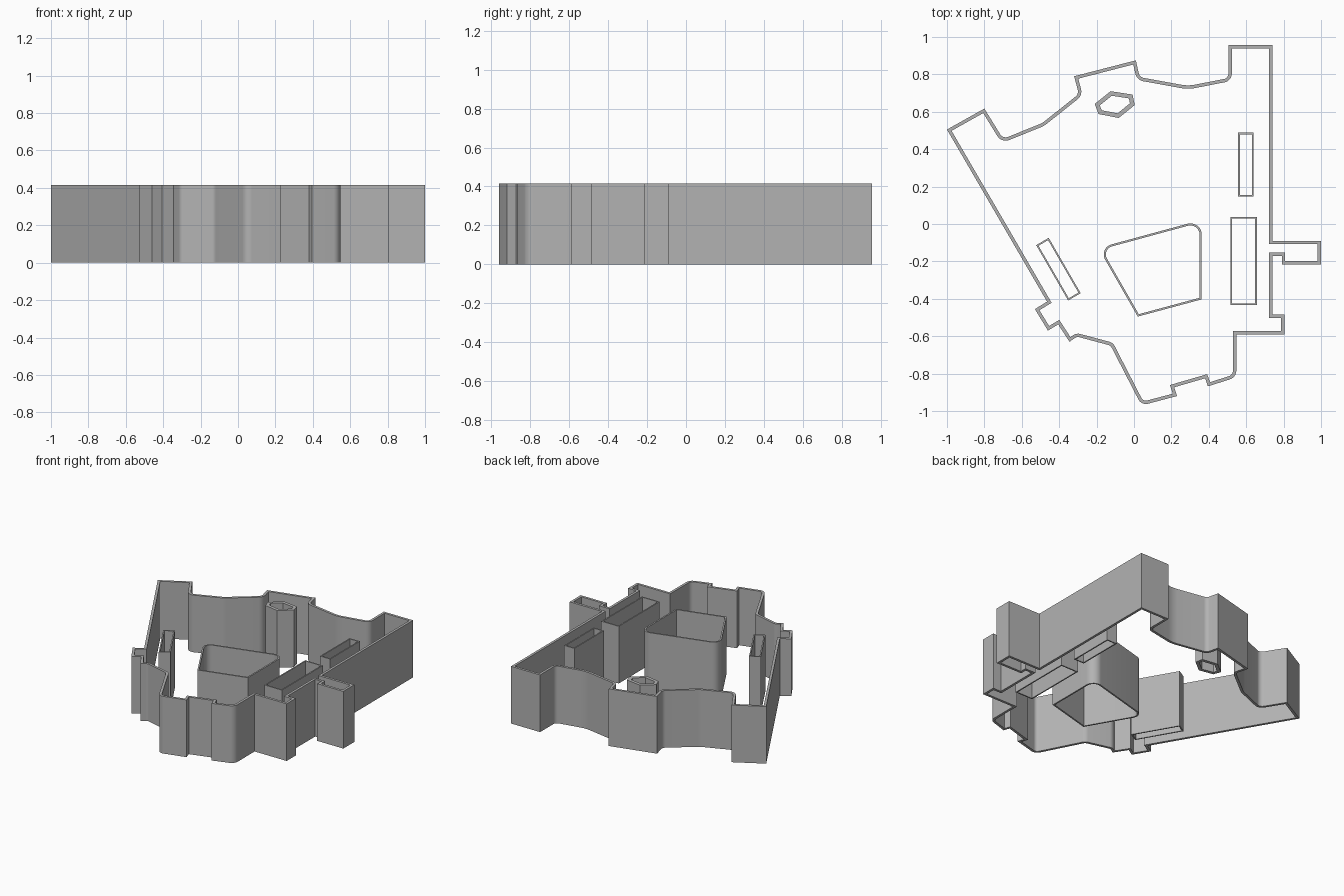
import bpy
import bmesh
from math import radians, tan
from mathutils import Vector

HEIGHT = 0.416

cube = bpy.data.objects.get("Cube")
if cube:
    bpy.data.objects.remove(cube, do_unlink=True)

# One plain grey for every wall
grey = bpy.data.materials.new("wall grey")
grey.use_nodes = True
colour = (0.45, 0.45, 0.45, 1)
grey.diffuse_color = colour
grey.node_tree.nodes["Principled BSDF"].inputs["Base Color"].default_value = colour


def rounded(corners, steps=8):
    """Replace every corner that carries a radius (third value) by an arc."""
    points = []
    for i, corner in enumerate(corners):
        here = Vector(corner[:2])
        if len(corner) < 3:
            points.append(here)
            continue
        before = (Vector(corners[i - 1][:2]) - here).normalized()
        after = (Vector(corners[(i + 1) % len(corners)][:2]) - here).normalized()
        half = before.angle(after) / 2
        radius = corner[2]
        start = here + before * radius / tan(half)
        end = here + after * radius / tan(half)
        centre = here + (before + after).normalized() * (start - here).length / \
            before.dot((before + after).normalized())
        for k in range(steps + 1):
            spoke = start.lerp(end, k / steps) - centre
            points.append(centre + spoke.normalized() * radius)
    return points


def inset(points, thickness):
    """Mitred offset to the inside of a clockwise outline."""
    result = []
    for i, here in enumerate(points):
        d1 = (here - points[i - 1]).normalized()
        d2 = (points[(i + 1) % len(points)] - here).normalized()
        n1, n2 = Vector((d1.y, -d1.x)), Vector((d2.y, -d2.x))
        result.append(here + (n1 + n2) * thickness / (1 + n1.dot(n2)))
    return result


def wall(name, corners, thickness):
    """Upright open tube that follows a clockwise outline."""
    outer = rounded(corners)
    inner = inset(outer, thickness)
    bm = bmesh.new()
    rings = [[bm.verts.new((p.x, p.y, z)) for p in ring]
             for ring, z in ((outer, 0), (outer, HEIGHT), (inner, HEIGHT), (inner, 0))]
    count = len(outer)
    for r, ring in enumerate(rings):
        following = rings[(r + 1) % len(rings)]
        for i in range(count):
            j = (i + 1) % count
            bm.faces.new((ring[i], ring[j], following[j], following[i]))
    bmesh.ops.recalc_face_normals(bm, faces=bm.faces)
    mesh = bpy.data.meshes.new(name)
    bm.to_mesh(mesh)
    bm.free()
    mesh.materials.append(grey)
    obj = bpy.data.objects.new(name, mesh)
    bpy.context.collection.objects.link(obj)
    bpy.ops.object.select_all(action='DESELECT')
    obj.select_set(True)
    bpy.context.view_layer.objects.active = obj
    bpy.ops.object.shade_smooth_by_angle(angle=radians(30))
    return obj


def box(x0, x1, y0, y1):
    return [(x0, y0), (x0, y1), (x1, y1), (x1, y0)]


# Outer wall: back edge, right-hand tabs, front edge, left notches
back_edge = [
    (-1, .505), (-.8, .617), (-.7, .455, .035), (-.49, .54, .1),
    (-.295, .695, .035), (-.32, .79), (.01, .875), (.03, .785, .035),
    (.29, .738, .2), (.505, .78, .03), (.505, .957), (.74, .957)]
side_tabs = [
    (.74, -.09), (1, -.09), (1, -.217), (.79, -.217), (.79, -.17),
    (.74, -.17), (.74, -.485), (.805, -.485), (.805, -.59), (.547, -.59)]
front_edge = [
    (.547, -.82, .05), (.395, -.868), (.38, -.825), (.215, -.873),
    (.23, -.92), (.04, -.97, .045), (-.125, -.65, .03), (-.305, -.602, .03)]
left_notches = [
    (-.345, -.63), (-.405, -.537), (-.46, -.57), (-.53, -.455), (-.465, -.415)]
wall("outer_wall", back_edge + side_tabs + front_edge + left_notches, .018)

# Inner openings
wall("central_wall", [(.02, -.495), (-.19, -.128, .055), (.362, .022, .06), (.362, -.403)], .011)
wall("hexagonal_post", [(-.125, .71), (-.008, .692), (.004, .636), (-.082, .567),
                        (-.19, .588), (-.21, .642)], .023)
wall("short_slot", box(.557, .64, .147, .488), .009)
wall("long_slot", box(.515, .657, -.433, .038), .009)
wall("slanted_slot", [(-.523, -.113), (-.456, -.074), (-.285, -.37), (-.352, -.409)], .009)
